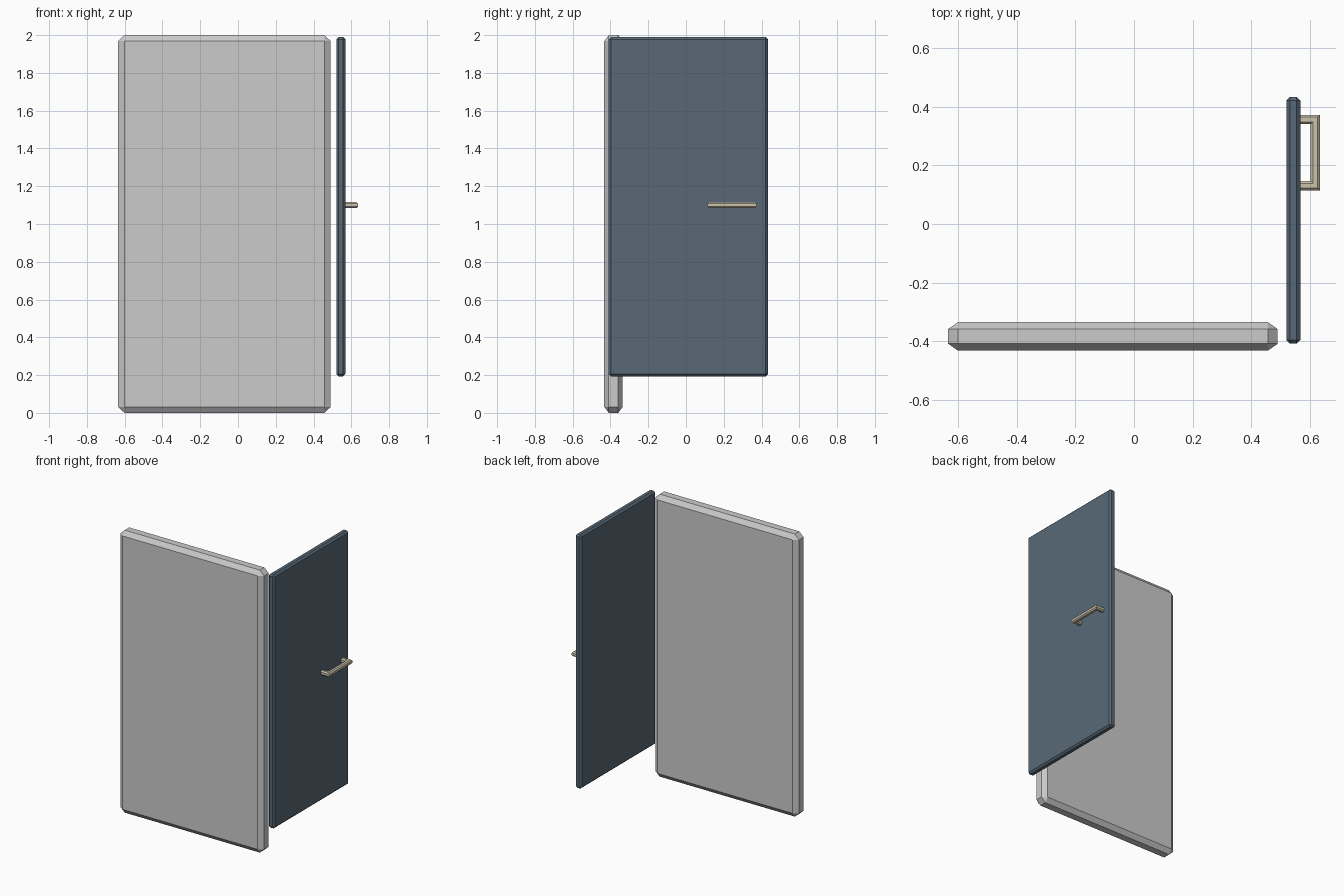
import bpy, bmesh
from mathutils import Vector

if "Cube" in bpy.data.objects:
    bpy.data.objects.remove(bpy.data.objects["Cube"])


def material(name, rgb):
    m = bpy.data.materials.new(name)
    m.diffuse_color = (*rgb, 1)
    m.use_nodes = True
    m.node_tree.nodes["Principled BSDF"].inputs["Base Color"].default_value = m.diffuse_color
    return m


grey = material("light grey", (0.60, 0.60, 0.60))
slate = material("slate blue", (0.098, 0.141, 0.184))
beige = material("warm beige", (0.60, 0.54, 0.41))


def finish(name, bm, mat):
    bmesh.ops.recalc_face_normals(bm, faces=bm.faces[:])
    mesh = bpy.data.meshes.new(name)
    bm.to_mesh(mesh)
    bm.free()
    mesh.materials.append(mat)
    obj = bpy.data.objects.new(name, mesh)
    bpy.context.collection.objects.link(obj)
    return obj


def chamfered_box(name, lo, hi, chamfer, mat):
    """Box between two corners, with its own chamfer depth on each axis."""
    lo, hi, c = Vector(lo), Vector(hi), Vector(chamfer)
    bm = bmesh.new()
    bmesh.ops.create_cube(bm, size=1)
    size = hi - lo
    bmesh.ops.scale(bm, vec=[size[i] / c[i] for i in range(3)], verts=bm.verts[:])
    bmesh.ops.bevel(bm, geom=bm.edges[:], offset=1, segments=1,
                    affect='EDGES', profile=0.5)
    bmesh.ops.scale(bm, vec=c, verts=bm.verts[:])
    bmesh.ops.translate(bm, vec=(lo + hi) / 2, verts=bm.verts[:])
    return finish(name, bm, mat)


# Thick wall panel and the thinner open door beside it
chamfered_box("wall_panel", (-0.635, -0.433, 0), (0.491, -0.335, 2),
              (0.034, 0.024, 0.032), grey)
chamfered_box("door", (0.521, -0.409, 0.193), (0.568, 0.434, 1.99),
              (0.012, 0.012, 0.012), slate)


# Handle: chamfered square section swept round a mitred U
def handle(x_base, x_bar, y_a, y_b, z, half, cut):
    bm = bmesh.new()
    k = half - cut
    section = [(half, k), (k, half), (-k, half), (-half, k),
               (-half, -k), (-k, -half), (k, -half), (half, -k)]
    rings = []
    for x, y, sx, sy in ((x_base, y_a, 0, -1), (x_bar, y_a, 1, -1),
                         (x_bar, y_b, 1, 1), (x_base, y_b, 0, 1)):
        rings.append([bm.verts.new((x + sx * u, y + sy * u, z + v))
                      for u, v in section])
    n = len(section)
    for r, s in zip(rings, rings[1:]):
        for i in range(n):
            j = (i + 1) % n
            bm.faces.new((r[i], r[j], s[j], s[i]))
    bm.faces.new(rings[0])
    bm.faces.new(rings[-1])
    return finish("door_handle", bm, beige)


handle(0.565, 0.619, 0.131, 0.357, 1.10, 0.016, 0.008)
